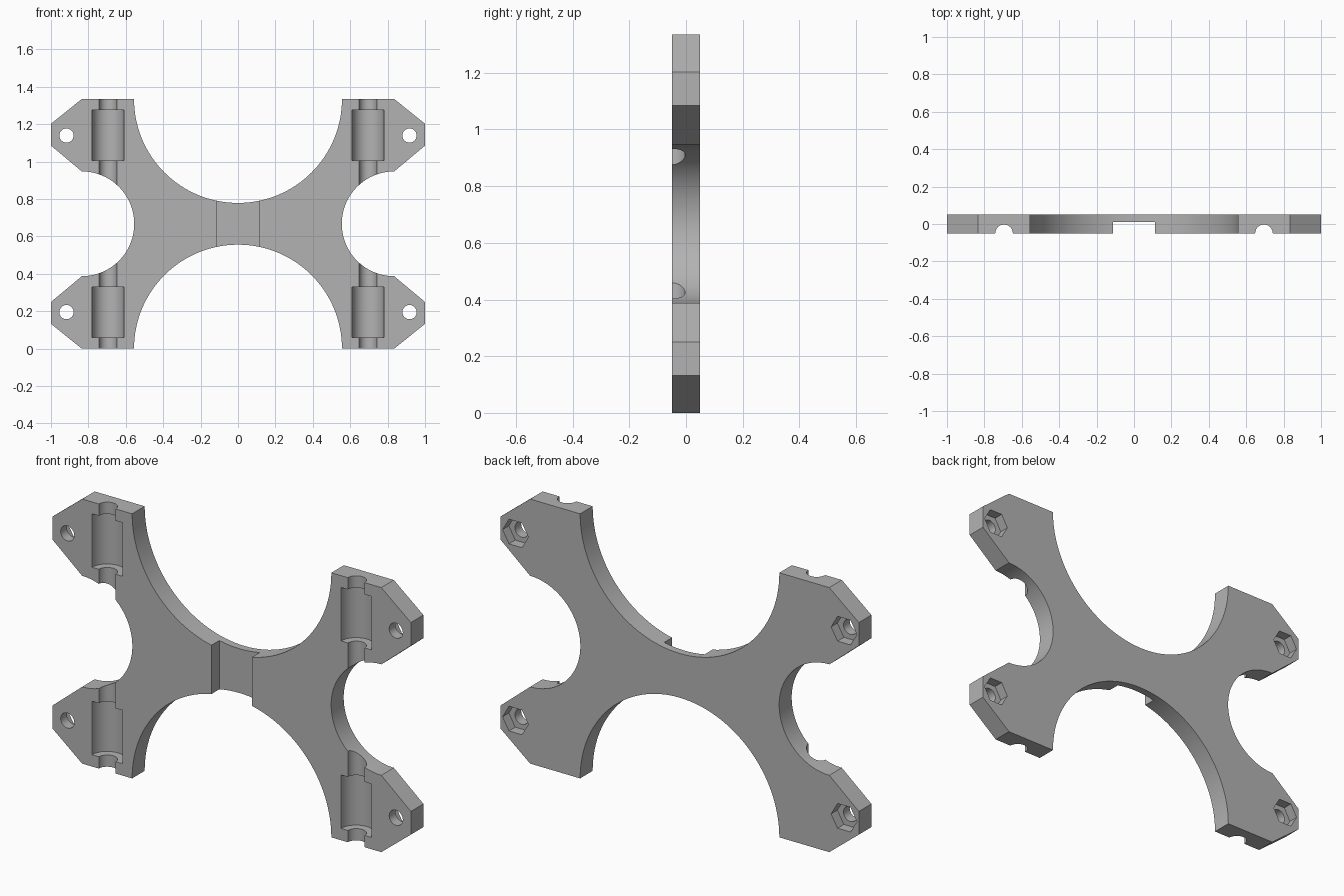
import bpy, bmesh
from math import sin, cos, pi, asin
from mathutils import Matrix, Vector

H = 1.335           # overall height
MID = H / 2
T = 0.05            # half thickness
BIG_R, SIDE_R, SIDE_X = 0.556, 0.28, 0.835

cube = bpy.data.objects.get("Cube")
if cube:
    bpy.data.objects.remove(cube)

grey = bpy.data.materials.new("plain grey")
grey.use_nodes = True
colour = (0.45, 0.45, 0.45, 1)
grey.diffuse_color = colour
grey.node_tree.nodes["Principled BSDF"].inputs["Base Color"].default_value = colour


def make_object(name, bm):
    bmesh.ops.recalc_face_normals(bm, faces=bm.faces)
    mesh = bpy.data.meshes.new(name)
    bm.to_mesh(mesh)
    bm.free()
    mesh.materials.append(grey)
    obj = bpy.data.objects.new(name, mesh)
    bpy.context.collection.objects.link(obj)
    return obj


def cylinder(name, radius, length, centre, axis, sides=48, turn=0):
    bm = bmesh.new()
    bmesh.ops.create_cone(bm, cap_ends=True, segments=sides, radius1=radius,
                          radius2=radius, depth=length)
    tilt = Matrix.Rotation(pi / 2, 4, 'X') if axis == 'Y' else Matrix()
    bm.transform(Matrix.Translation(centre) @ tilt @ Matrix.Rotation(turn, 4, 'Z'))
    return make_object(name, bm)


def box(name, size, centre):
    bm = bmesh.new()
    bmesh.ops.create_cube(bm, size=1)
    bm.transform(Matrix.Translation(centre) @ Matrix.Diagonal((*size, 1)))
    return make_object(name, bm)


# One quarter of the outline, from the middle waist out to the side bay
N = 32
quarter = [(BIG_R * sin(pi / 2 * i / N), MID - BIG_R * cos(pi / 2 * i / N))
           for i in range(N + 1)]
quarter += [(SIDE_X, MID), (1, 0.535), (1, 0.418)]
quarter += [(SIDE_X - SIDE_R * sin(pi / 2 * i / N), SIDE_R * cos(pi / 2 * i / N))
            for i in range(N + 1)]

# Mirror the quarter into a closed loop
right = quarter + [(x, -v) for x, v in quarter[-2::-1]]
outline = right + [(-x, v) for x, v in right[-2:0:-1]]

# Cross-shaped plate
bm = bmesh.new()
face = bm.faces.new([bm.verts.new((x, -T, MID + v)) for x, v in outline])
side = bmesh.ops.extrude_face_region(bm, geom=[face])
moved = [g for g in side["geom"] if isinstance(g, bmesh.types.BMVert)]
bmesh.ops.translate(bm, verts=moved, vec=(0, 2 * T, 0))
plate = make_object("cross_plate", bm)

# Cutters: centre slot, then clamp grooves, bolt holes and nut pockets per arm
cutters = [box("slot_cutter", (0.226, 0.2, 1), (0, 0.012 - 0.1, MID))]
for sx in (-1, 1):
    for sz in (-1, 1):
        groove_x, bolt = sx * 0.695, Vector((sx * 0.917, 0, MID + sz * 0.472))
        cutters += [
            cylinder("rod_groove_cutter", 0.047, 0.6,
                     (groove_x, -T, MID + sz * 0.5), 'Z'),
            cylinder("barrel_groove_cutter", 0.085, 0.27,
                     (groove_x, -T, MID + sz * 0.473), 'Z'),
            cylinder("bolt_hole_cutter", 0.038, 0.3, bolt, 'Y', 32),
            cylinder("nut_pocket_cutter", 0.072, 0.1,
                     bolt + Vector((0, T, 0)), 'Y', 6, pi / 6),
        ]

bpy.context.view_layer.objects.active = plate
for cutter in cutters:
    cutter.hide_render = True
    cut = plate.modifiers.new(cutter.name, 'BOOLEAN')
    cut.operation, cut.solver, cut.object = 'DIFFERENCE', 'EXACT', cutter
    bpy.ops.object.modifier_apply(modifier=cut.name)
    bpy.data.objects.remove(cutter)

# Smooth curved walls, keep the edges crisp
bpy.ops.object.select_all(action='DESELECT')
plate.select_set(True)
bpy.ops.object.shade_smooth_by_angle(angle=pi / 6)
